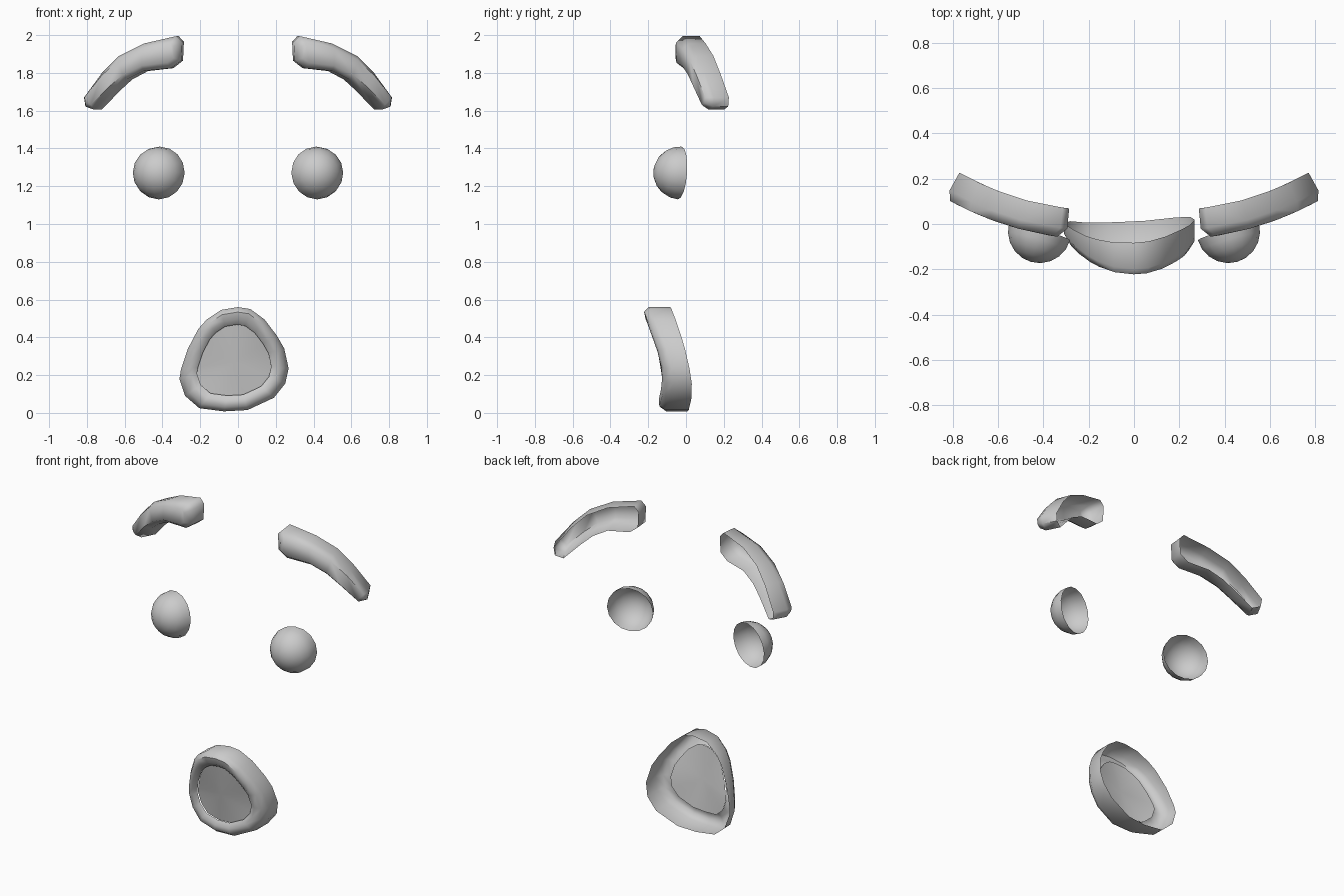
import bpy, bmesh
from math import radians, sqrt
from mathutils import Vector, Matrix

if "Cube" in bpy.data.objects:
    bpy.data.objects.remove(bpy.data.objects["Cube"])


def finish(name, bm, mirror=False, angle=50):
    """Turn a front-facing open shell into a smooth-shaded object."""
    bmesh.ops.recalc_face_normals(bm, faces=bm.faces)
    bm.normal_update()
    if sum(f.normal.y * f.calc_area() for f in bm.faces) > 0:
        bmesh.ops.reverse_faces(bm, faces=bm.faces)
    me = bpy.data.meshes.new(name)
    bm.to_mesh(me)
    bm.free()
    ob = bpy.data.objects.new(name, me)
    bpy.context.collection.objects.link(ob)
    bpy.ops.object.select_all(action='DESELECT')
    ob.select_set(True)
    bpy.context.view_layer.objects.active = ob
    bpy.ops.object.shade_smooth_by_angle(angle=radians(angle))
    if mirror:
        ob.modifiers.new("Mirror", 'MIRROR').use_clip = False
    return ob


def bridge(bm, rings):
    n = len(rings[0])
    for a, b in zip(rings, rings[1:]):
        for i in range(n):
            j = (i + 1) % n
            bm.faces.new((a[i], a[j], b[j], b[i]))


def make_brows():
    top = [(.325, 1.995), (.5, 1.955), (.63, 1.89), (.72, 1.8), (.815, 1.67)]
    bot = [(.355, 1.825), (.50, 1.81), (.59, 1.765), (.66, 1.705), (.762, 1.605)]
    inner = [(.30, 1.865), (.295, 1.965)]
    outer = [(.808, 1.622)]
    mids = [(Vector(t) + Vector(b)) / 2 for t, b in zip(top, bot)]
    cen = mids[:]
    cen[0] = mids[0].lerp(mids[1], .35)
    cen[-1] = mids[-1].lerp(mids[-2], .3)
    outline = top + outer + bot[::-1] + inner
    centres = cen + [cen[-1]] + cen[::-1] + [cen[0]] * 2

    def place(p, depth):
        # the brow bends backwards towards its outer end
        t = p[0] - .3
        slope = .1 + .88 * t
        ln = sqrt(1 + slope * slope)
        return Vector((p[0] - depth * slope / ln,
                       -.02 + .1 * t + .44 * t * t + depth / ln, p[1]))

    bm = bmesh.new()
    rim = [bm.verts.new(place(p, .09)) for p in outline]
    mid = [bm.verts.new(place(p, 0)) for p in outline]
    front = [bm.verts.new(place(Vector(p).lerp(c, .38), -.04))
             for p, c in zip(outline, centres)]
    bridge(bm, [rim, mid, front])
    # front strip and its two ends
    for i in range(4):
        bm.faces.new((front[i], front[i + 1], front[9 - i], front[10 - i]))
    bm.faces.new((front[4], front[5], front[6]))
    bm.faces.new((front[0], front[10], front[11], front[12]))
    finish("eyebrows", bm, mirror=True, angle=60)


def make_eyes():
    bm = bmesh.new()
    bmesh.ops.create_uvsphere(bm, u_segments=16, v_segments=10, radius=.14)
    bmesh.ops.delete(bm, geom=[v for v in bm.verts if v.co.z < -.001], context='VERTS')
    m = (Matrix.Translation((.417, -.033, 1.27))
         @ Matrix.Rotation(radians(16), 4, 'Z')
         @ Matrix.Rotation(radians(86), 4, 'X'))
    bm.transform(m)
    finish("eyes", bm, mirror=True)


def make_mouth():
    outline = [(0, .56), (.065, .55), (.14, .495), (.205, .41), (.245, .34),
               (.268, .235), (.25, .155), (.19, .08), (.05, .015), (-.075, .008),
               (-.205, .025), (-.28, .09), (-.31, .18), (-.302, .23),
               (-.265, .34), (-.21, .445), (-.165, .495), (-.09, .545)]
    c = Vector((-.02, .27))

    def front_y(p):
        return -.137 - .16 * p.y + p.x * p.x

    bm = bmesh.new()

    def ring(scale, offset):
        pts = [c + (Vector(p) - c) * scale for p in outline]
        return [bm.verts.new((p.x, front_y(p) + offset, p.y)) for p in pts]

    # back rim rises forward towards the top
    rim = [bm.verts.new((x, .025 - .108 * (max(z - .1, 0) / .46) ** 1.5
                         + .04 * x - max(.1 - z, 0) * .15, z)) for x, z in outline]
    bridge(bm, [rim, ring(1, .028), ring(.91, 0), ring(.78, .003), ring(.68, .028)])
    finish("lips", bm)

    # recessed panel inside the lips
    bm = bmesh.new()
    edge = ring(.7, .04)
    mid = bm.verts.new((c.x, -.14, c.y))
    for i in range(len(edge)):
        bm.faces.new((edge[i], edge[(i + 1) % len(edge)], mid))
    finish("mouth_panel", bm)


make_brows()
make_eyes()
make_mouth()
